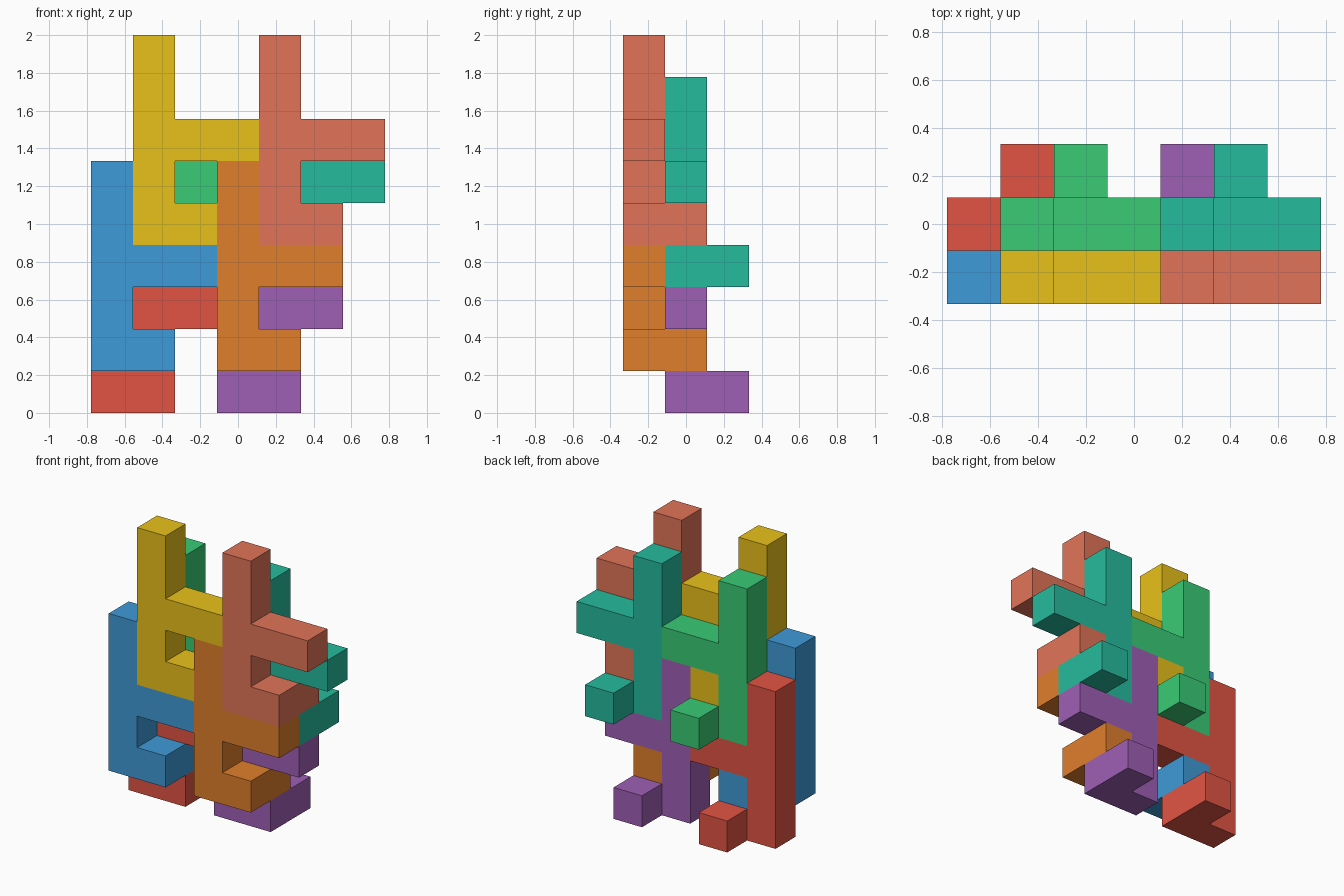
import bpy
import bmesh
from mathutils import Vector

if "Cube" in bpy.data.objects:
    bpy.data.objects.remove(bpy.data.objects["Cube"])

U = 2 / 9  # edge of one cube cell

# One hooked F-shaped piece in cells: post, long middle arm, short foot that turns back
CELLS = [(0, 0, k) for k in range(5)] + [(1, 0, 2), (2, 0, 2), (1, 0, 0), (1, 1, 0)]

# The four sides of a square, used to make each cell's faces
AXES = [(Vector((1, 0, 0)), Vector((0, 1, 0)), Vector((0, 0, 1))),
        (Vector((0, 1, 0)), Vector((0, 0, 1)), Vector((1, 0, 0))),
        (Vector((0, 0, 1)), Vector((1, 0, 0)), Vector((0, 1, 0)))]


def linear(hex_color):
    rgb = [int(hex_color[i:i + 2], 16) / 255 for i in (0, 2, 4)]
    return [c / 12.92 if c <= 0.04045 else ((c + 0.055) / 1.055) ** 2.4 for c in rgb] + [1]


def piece_mesh(name):
    """Join the cells, keeping outer faces only, and merge flat areas."""
    bm = bmesh.new()
    for cell in CELLS:
        mid = Vector(cell) + Vector((0.5, 0.5, 0.5))
        for n, a, b in AXES:
            for s in (1, -1):
                if tuple(int(c) for c in Vector(cell) + n * s) in CELLS:
                    continue
                corners = [(-1, -1), (1, -1), (1, 1), (-1, 1)][::s]
                bm.faces.new([bm.verts.new((mid + (n * s + a * i + b * j) / 2) * U)
                              for i, j in corners])
    bmesh.ops.remove_doubles(bm, verts=bm.verts, dist=1e-4)
    bmesh.ops.dissolve_limit(bm, angle_limit=0.01, verts=bm.verts, edges=bm.edges)
    bmesh.ops.recalc_face_normals(bm, faces=bm.faces)
    mesh = bpy.data.meshes.new(name)
    bm.to_mesh(mesh)
    bm.free()
    return mesh


# Eight interlocking copies: name, colour, cell position of the post's base
PIECES = [
    ("blue_piece", "3F9BD8", (0, 0, 1)),
    ("orange_piece", "E17F2C", (3, 0, 1)),
    ("yellow_piece", "E9C11A", (1, 0, 4)),
    ("salmon_piece", "E27458", (4, 0, 4)),
    ("red_piece", "E25444", (0, 1, 0)),
    ("purple_piece", "9F5FB5", (3, 1, 0)),
    ("green_piece", "3ACB75", (1, 1, 3)),
    ("teal_piece", "26BB9E", (4, 1, 3)),
]
for name, color, (x, y, z) in PIECES:
    mesh = piece_mesh(name)
    mat = bpy.data.materials.new(name + "_colour")
    mat.diffuse_color = linear(color)
    mat.use_nodes = True
    mat.node_tree.nodes["Principled BSDF"].inputs["Base Color"].default_value = mat.diffuse_color
    mesh.materials.append(mat)
    obj = bpy.data.objects.new(name, mesh)
    obj.location = ((x - 3.5) * U, (y - 1.5) * U, z * U)
    bpy.context.collection.objects.link(obj)
